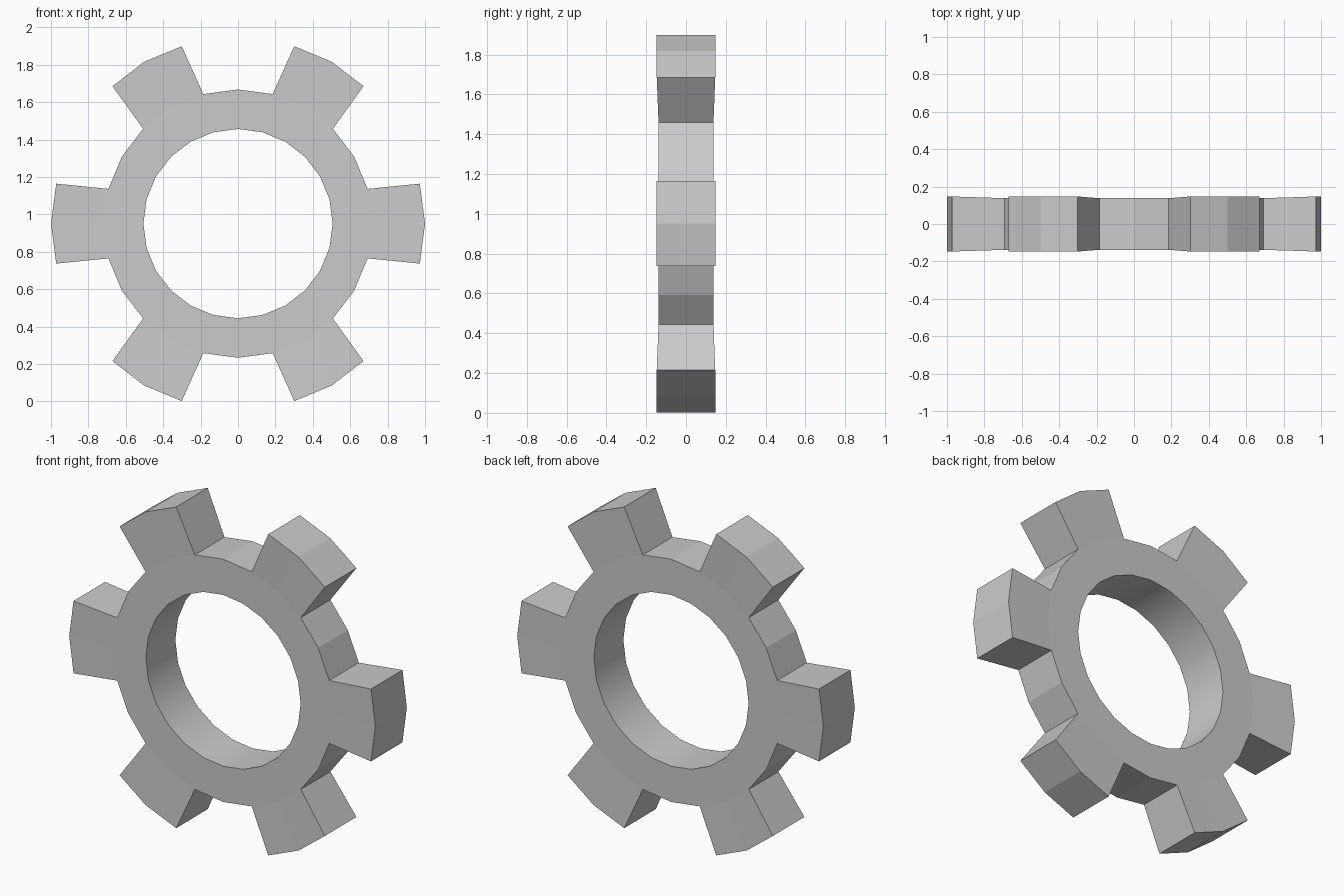
import bpy, bmesh
from math import radians, sin, cos

if "Cube" in bpy.data.objects:
    bpy.data.objects.remove(bpy.data.objects["Cube"])

TEETH, STEPS = 6, 24
CENTRE_Z = 0.951
R_HOLE, R_ROOT, R_TIP = 0.506, 0.717, 1.0
HALF_BODY, HALF_TIP = 0.138, 0.147

bm = bmesh.new()


def pair(radius, degrees, half):
    """Front and back vertex at a polar position."""
    a = radians(degrees)
    x, z = radius * cos(a), CENTRE_Z + radius * sin(a)
    return bm.verts.new((x, -half, z)), bm.verts.new((x, half, z))


def slab(a, b, c, d):
    """Front and back faces across four vertex pairs."""
    bm.faces.new([p[0] for p in (a, b, c, d)])
    bm.faces.new([p[1] for p in (d, c, b, a)])


def wall(a, b, smooth=False):
    """Side face joining two vertex pairs."""
    bm.faces.new((a[0], a[1], b[1], b[0])).smooth = smooth


# Ring body with a smooth round hole
hole = [pair(R_HOLE, i * 15, HALF_BODY) for i in range(STEPS)]
root = [pair(R_ROOT, i * 15, HALF_BODY) for i in range(STEPS)]
for i in range(STEPS):
    j = (i + 1) % STEPS
    slab(hole[i], root[i], root[j], hole[j])
    wall(hole[j], hole[i], True)

# Teeth, each two steps wide, with the gaps between them
for t in range(TEETH):
    k = t * 4
    r = [root[(k + s) % STEPS] for s in (-1, 0, 1, 2, 3)]
    tip = [pair(rad, k * 15 + off, HALF_TIP)
           for rad, off in ((0.995, -12.4), (R_TIP, 0), (0.995, 12.4))]
    slab(r[0], tip[0], tip[1], r[1])
    slab(r[1], tip[1], tip[2], r[2])
    outline = [r[0], *tip, r[2], r[3], r[4]]
    for a, b in zip(outline, outline[1:]):
        wall(a, b)

bmesh.ops.recalc_face_normals(bm, faces=bm.faces)
mesh = bpy.data.meshes.new("gear_wheel")
bm.to_mesh(mesh)
bm.free()
gear = bpy.data.objects.new("gear_wheel", mesh)
bpy.context.collection.objects.link(gear)

# Keep the rims of the hole crisp
for o in bpy.context.selected_objects:
    o.select_set(False)
gear.select_set(True)
bpy.context.view_layer.objects.active = gear
for e in mesh.edges:
    a, b = (mesh.vertices[i].co for i in e.vertices)
    e.use_edge_sharp = abs(a.y - b.y) < 0.02
